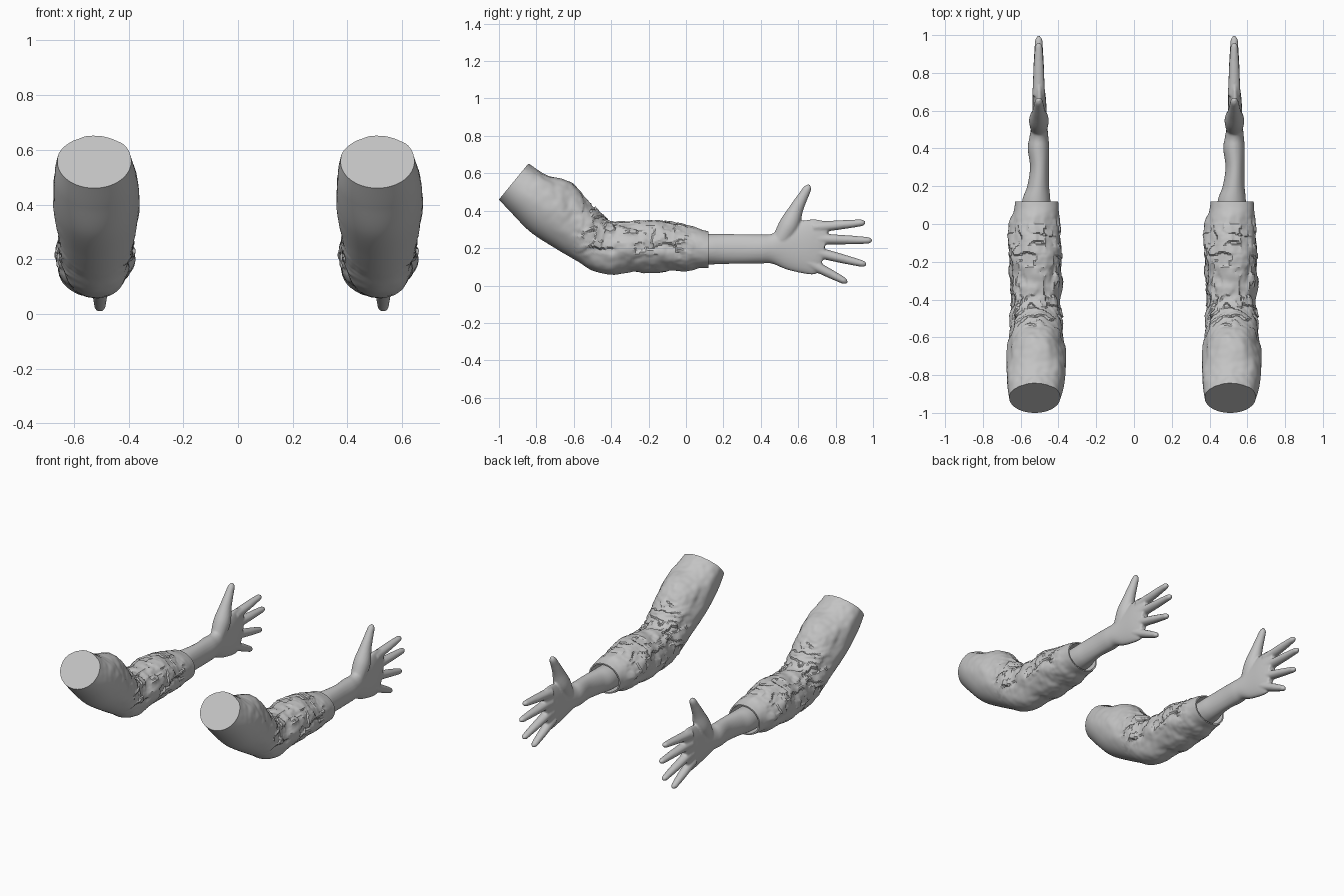
import bpy
import bmesh
import math
from mathutils import Vector, noise

if "Cube" in bpy.data.objects:
    bpy.data.objects.remove(bpy.data.objects["Cube"], do_unlink=True)

grey = bpy.data.materials.new("plain_grey")
grey.use_nodes = True
colour = (0.55, 0.55, 0.55, 1)
grey.diffuse_color = colour
grey.node_tree.nodes["Principled BSDF"].inputs["Base Color"].default_value = colour


def spline(rows, steps):
    """Smoothly resample rows of numbers (Catmull-Rom)."""
    out = []
    for i in range(len(rows) - 1):
        a, b, c, d = (rows[min(max(i + k, 0), len(rows) - 1)] for k in (-1, 0, 1, 2))
        for s in range(steps):
            t = s / steps
            out.append([q + t / 2 * (r - p + t * (2 * p - 5 * q + 4 * r - s4
                        + t * (3 * (q - r) + s4 - p)))
                        for p, q, r, s4 in zip(a, b, c, d)])
    return out + [list(rows[-1])]


def ring(bm, section, sides, bump=None):
    """Oval ring between a top and a bottom point in the side plane."""
    yt, zt, yb, zb, x, half = section
    mid = Vector((x, (yt + yb) / 2, (zt + zb) / 2))
    up = Vector((0, yt - yb, zt - zb)) / 2
    verts = []
    for k in range(sides):
        a = math.tau * k / sides
        p = mid + up * math.cos(a) + Vector((half * math.sin(a), 0, 0))
        if bump:
            p += (p - mid).normalized() * bump(p)
        verts.append(bm.verts.new(p))
    return verts


def skin(bm, rings):
    """Bridge rings and close both ends."""
    for a, b in zip(rings, rings[1:]):
        n = len(a)
        for k in range(n):
            bm.faces.new((a[k], a[(k + 1) % n], b[(k + 1) % n], b[k]))
    bm.faces.new(rings[0][::-1])
    bm.faces.new(rings[-1])


def tube(bm, points, x, flat):
    """Tapered finger through (y, z, radius) points, with a round tip."""
    rows = spline(points, 6)
    rings = []
    for i, (y, z, r) in enumerate(rows):
        p, q = rows[max(i - 1, 0)], rows[min(i + 1, len(rows) - 1)]
        d = Vector((q[0] - p[0], q[1] - p[1])).normalized()
        n = Vector((-d.y, d.x)) * r
        rings.append(ring(bm, (y + n.x, z + n.y, y - n.x, z - n.y, x, r * flat), 20))
    skin(bm, rings)


def finish(bm, name):
    bmesh.ops.recalc_face_normals(bm, faces=bm.faces)
    mesh = bpy.data.meshes.new(name)
    bm.to_mesh(mesh)
    bm.free()
    mesh.materials.append(grey)
    obj = bpy.data.objects.new(name, mesh)
    bpy.context.collection.objects.link(obj)
    return obj


def fade(v, low, high):
    return min(max((v - low) / (high - low), 0), 1)


def cloth(p):
    """Folds on the upper arm and stepped, torn patches on the forearm."""
    edge = fade(p.y + p.z * 0.8, -0.5, -0.3) * fade(-p.y, -0.12, -0.04)
    folds = noise.noise(Vector((p.x * 5, p.y * 9, p.z * 12 + p.y * 6))) * 0.014
    fine = noise.noise(p * 28) * 0.004
    torn = fade(p.y, -0.62, -0.5) * fade(-p.y, -0.06, 0.02) * fade(p.z, 0.13, 0.2)
    warp = noise.noise(p * 14) * 0.03
    patch = noise.noise(Vector((math.floor((p.x + warp) / 0.05) * 0.37,
                                math.floor((p.y + warp) / 0.055) * 0.73,
                                math.floor((p.z + warp) / 0.022) * 0.61)))
    return (folds + fine) * edge + torn * patch * 0.016


# Sleeve: top y, z, bottom y, z, centre x, half width
sleeve_sections = [
    (-0.84, 0.655, -1.0, 0.46, -0.008, 0.135),
    (-0.75, 0.60, -0.93, 0.385, -0.003, 0.152),
    (-0.61, 0.545, -0.83, 0.285, 0.0, 0.157),
    (-0.52, 0.45, -0.70, 0.20, 0.0, 0.145),
    (-0.45, 0.38, -0.58, 0.13, -0.003, 0.135),
    (-0.37, 0.345, -0.47, 0.07, -0.003, 0.13),
    (-0.2, 0.347, -0.26, 0.066, -0.005, 0.137),
    (-0.1, 0.34, -0.1, 0.07, -0.007, 0.138),
    (0.0, 0.318, 0.0, 0.078, -0.005, 0.13),
    (0.12, 0.29, 0.12, 0.095, 0.002, 0.114)]
bm = bmesh.new()
rings = [ring(bm, s, 96, cloth) for s in spline(sleeve_sections, 16)]
# Hollow cuff
rings.append(ring(bm, (0.12, 0.282, 0.12, 0.103, 0.002, 0.105), 96))
rings.append(ring(bm, (0.0, 0.28, 0.0, 0.105, 0.002, 0.1), 96))
skin(bm, rings)
sleeve = finish(bm, "right_sleeve")

# Forearm and palm
arm_sections = [
    (-0.02, 0.272, -0.02, 0.115, -0.005, 0.08),
    (0.12, 0.277, 0.12, 0.113, 0.0, 0.075),
    (0.2, 0.276, 0.2, 0.115, 0.01, 0.058),
    (0.3, 0.274, 0.3, 0.118, 0.017, 0.05),
    (0.4, 0.274, 0.4, 0.118, 0.012, 0.057),
    (0.46, 0.277, 0.46, 0.117, 0.014, 0.05),
    (0.54, 0.32, 0.54, 0.085, 0.017, 0.04),
    (0.64, 0.35, 0.64, 0.062, 0.017, 0.036),
    (0.71, 0.352, 0.69, 0.06, 0.016, 0.031),
    (0.765, 0.335, 0.72, 0.085, 0.015, 0.024)]
bm = bmesh.new()
skin(bm, [ring(bm, s, 40) for s in spline(arm_sections, 6)])

# Thumb, then index to little finger
tube(bm, [(0.50, 0.23, 0.045), (0.55, 0.32, 0.055), (0.59, 0.41, 0.038),
          (0.625, 0.475, 0.028), (0.65, 0.52, 0.021), (0.659, 0.54, 0.006)], 0.014, 0.95)
fingers = [(0.68, 0.31, 0.945, 0.336), (0.68, 0.25, 0.98, 0.241),
           (0.67, 0.185, 0.95, 0.115), (0.65, 0.125, 0.85, 0.023)]
for y0, z0, y1, z1 in fingers:
    start, end = Vector((y0, z0)), Vector((y1, z1))
    points = []
    for t, r in ((0, 0.031), (0.35, 0.027), (0.62, 0.024), (0.92, 0.019), (1, 0.016)):
        points.append((*start.lerp(end, t), r))
    tip = end + (end - start).normalized() * 0.015
    tube(bm, points + [(*tip, 0.006)], 0.013, 1.1)
hand = finish(bm, "right_forearm_and_hand")

# Blend the overlapping hand pieces into one skin
blend = hand.modifiers.new("blend", "REMESH")
blend.mode = "VOXEL"
blend.voxel_size = 0.0065
blend.use_smooth_shade = True
soften = hand.modifiers.new("soften", "SMOOTH")
soften.factor = 0.5
soften.iterations = 3

# Shade, place, and repeat for the other arm
bpy.ops.object.select_all(action="DESELECT")
sleeve.select_set(True)
bpy.context.view_layer.objects.active = sleeve
bpy.ops.object.shade_smooth_by_angle(angle=math.radians(30))
for part in (sleeve, hand):
    part.location.x = -0.5175
    twin = part.copy()
    twin.name = part.name.replace("right", "left")
    twin.location.x = 0.5175
    bpy.context.collection.objects.link(twin)
